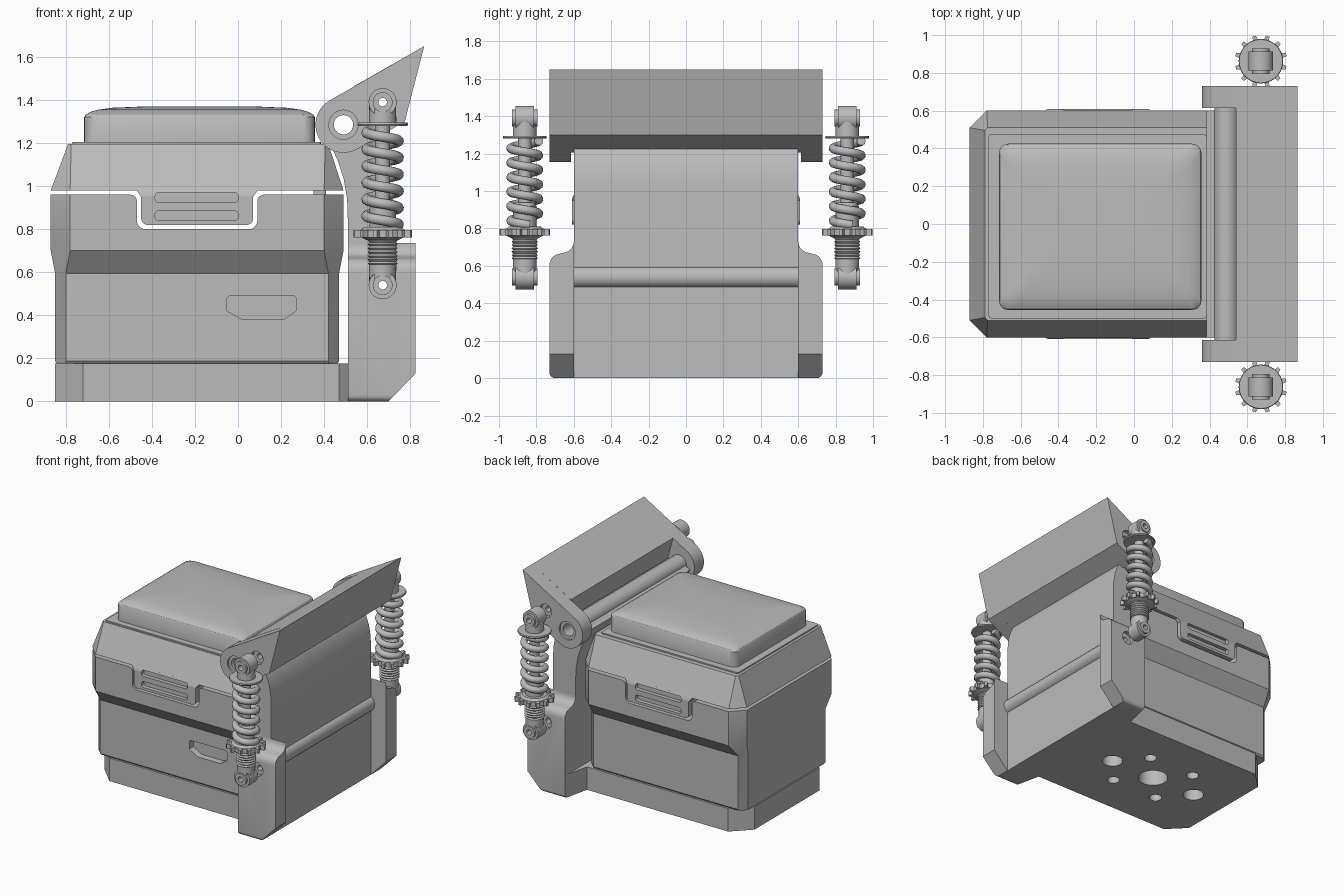
import bpy, bmesh
from math import sin, cos, pi, radians

cube = bpy.data.objects.get("Cube")
if cube:
    bpy.data.objects.remove(cube, do_unlink=True)

grey = bpy.data.materials.new("plain_grey")
grey.use_nodes = True
grey.diffuse_color = (0.5, 0.5, 0.5, 1)
grey.node_tree.nodes["Principled BSDF"].inputs["Base Color"].default_value = (0.5, 0.5, 0.5, 1)


def activate(obj):
    bpy.ops.object.select_all(action='DESELECT')
    obj.select_set(True)
    bpy.context.view_layer.objects.active = obj


def smooth(obj, angle=30):
    activate(obj)
    bpy.ops.object.shade_smooth_by_angle(angle=radians(angle))
    return obj


def skin(name, loops):
    """Join equal-length loops of 3D points and cap both ends."""
    bm = bmesh.new()
    rings = [[bm.verts.new(p) for p in loop] for loop in loops]
    n = len(rings[0])
    for a, b in zip(rings, rings[1:]):
        for i in range(n):
            j = (i + 1) % n
            bm.faces.new((a[i], a[j], b[j], b[i]))
    bm.faces.new(rings[0])
    bm.faces.new(rings[-1])
    bmesh.ops.recalc_face_normals(bm, faces=bm.faces)
    mesh = bpy.data.meshes.new(name)
    bm.to_mesh(mesh)
    bm.free()
    obj = bpy.data.objects.new(name, mesh)
    bpy.context.collection.objects.link(obj)
    mesh.materials.append(grey)
    return smooth(obj)


def prism(name, pts, axis, lo, hi):
    place = {'x': lambda a, b, t: (t, a, b),
             'y': lambda a, b, t: (a, t, b),
             'z': lambda a, b, t: (a, b, t)}[axis]
    return skin(name, [[place(a, b, t) for a, b in pts] for t in (lo, hi)])


def arc(cx, cz, r, start=0, end=360, n=32):
    full = abs(end - start) == 360
    steps = n if full else n + 1
    return [(cx + r * cos(radians(start + (end - start) * i / n)),
             cz + r * sin(radians(start + (end - start) * i / n))) for i in range(steps)]


def round_rect(x0, x1, y0, y1, r, seg=5):
    return (arc(x1 - r, y1 - r, r, 0, 90, seg) + arc(x0 + r, y1 - r, r, 90, 180, seg)
            + arc(x0 + r, y0 + r, r, 180, 270, seg) + arc(x1 - r, y0 + r, r, 270, 360, seg))


def loft(name, levels, seg=5):
    """Levels are (x0, x1, y0, y1, corner, z)."""
    return skin(name, [[(x, y, l[5]) for x, y in round_rect(*l[:5], seg)] for l in levels])


def lathe(name, x, y, profile, n=28):
    return skin(name, [[(px, py, z) for px, py in arc(x, y, r, n=n)] for r, z in profile])


def slice_mesh(obj, co, no, clear):
    """Cut a mesh with a plane, optionally removing and capping the outer side."""
    bm = bmesh.new()
    bm.from_mesh(obj.data)
    bmesh.ops.bisect_plane(bm, geom=bm.verts[:] + bm.edges[:] + bm.faces[:],
                           plane_co=co, plane_no=no, clear_outer=clear)
    bmesh.ops.holes_fill(bm, edges=[e for e in bm.edges if e.is_boundary])
    bm.to_mesh(obj.data)
    bm.free()


def cut(obj, cutter):
    cutter.hide_render = True
    mod = obj.modifiers.new("cut", 'BOOLEAN')
    mod.object, mod.operation, mod.solver = cutter, 'DIFFERENCE', 'EXACT'
    activate(obj)
    bpy.ops.object.modifier_apply(modifier=mod.name)
    bpy.data.objects.remove(cutter, do_unlink=True)
    return smooth(obj)


def drill(obj, x, z, r, y0=-1.2, y1=1.2):
    return cut(obj, prism("drill", arc(x, z, r, n=24), 'y', y0, y1))


HINGE = (0.49, 1.285)
TOP_PIN = (0.672, 1.39)
LOW_PIN = (0.672, 0.54)

# Base plate, flaring at the back, with mounting holes underneath
half = [(-0.85, 0.39), (-0.72, 0.52), (0.47, 0.52), (0.51, 0.7)]
base = prism("base_plate", half + [(x, -y) for x, y in reversed(half)], 'z', 0, 0.175)
holes = [(0, 0, 0.107), (0.385, 0, 0.075), (-0.385, 0, 0.075)]
holes += [(sx * 0.2, sy * 0.21, 0.045) for sx in (-1, 1) for sy in (-1, 1)]
for dx, dy, r in holes:
    cut(base, prism("hole", arc(-0.18 + dx, dy, r), 'z', -0.1, 0.16))

# Lower body with overhanging band, notched for the latches and recessed for the handle
body = loft("lower_body", [(-0.842, 0.462, -0.505, 0.505, 0.04, 0.175),
                           (-0.85, 0.47, -0.515, 0.515, 0.05, 0.187),
                           (-0.85, 0.47, -0.515, 0.515, 0.05, 0.595),
                           (-0.87, 0.49, -0.6, 0.6, 0.09, 0.7),
                           (-0.87, 0.49, -0.6, 0.6, 0.09, 0.96)], seg=1)
notch = (arc(-0.43, 0.84, 0.04, 270, 180, 5) + arc(-0.5, 0.93, 0.03, 0, 90, 5)
         + [(-0.5, 1.1), (0.12, 1.1)]
         + arc(0.12, 0.93, 0.03, 90, 180, 5) + arc(0.05, 0.84, 0.04, 0, -90, 5))
cut(body, prism("notch", notch, 'y', -1, 1))
grip = [(-0.05, 0.48), (-0.05, 0.42), (0.02, 0.38), (0.21, 0.38), (0.27, 0.42), (0.27, 0.48),
        (0.26, 0.49), (-0.04, 0.49)]
cut(body, prism("grip", grip, 'y', -0.8, -0.465))

# Lid with sloping sides
loft("lid", [(-0.87, 0.49, -0.6, 0.6, 0.09, 0.98),
             (-0.79, 0.42, -0.51, 0.51, 0.015, 1.195)], seg=1)

# Latch tongue, its upper faces leaning back to meet the lid slope
tongue = prism("latch_tongue", arc(-0.42, 0.85, 0.03, 270, 180, 5) + [(-0.45, 0.95), (-0.475, 0.985)]
               + [(0.095, 0.985), (0.07, 0.95)] + arc(0.04, 0.85, 0.03, 0, -90, 5), 'y', -0.61, 0.61)
slice_mesh(tongue, (0, 0, 0.957), (0, 0, 1), False)
for v in tongue.data.vertices:
    if v.co.z > 0.97:
        v.co.y *= 0.598 / 0.61
for s in (-1, 1):
    for z in (0.84, 0.925):
        slot = round_rect(-0.385, 0.0, z, z + 0.045, 0.015, 3)
        cut(tongue, prism("slot", slot, 'y', *sorted((s * 0.58, s * 0.7))))
    loft("lid_spacer", [(0.35, 0.41, s * 0.4 - 0.1, s * 0.4 + 0.1, 0.01, z) for z in (0.95, 0.99)])

# Raised rim and domed cushion
loft("lid_rim", [(-0.77, 0.385, -0.5, 0.475, 0.015, z) for z in (1.18, 1.205)], seg=2)
dome = [(0, 1.2), (0, 1.32), (0.006, 1.331), (0.03, 1.345), (0.065, 1.355), (0.13, 1.364), (0.3, 1.371)]
loft("cushion", [(-0.715 + d, 0.357 - d, -0.455 + d, 0.425 - d, 0.05, z) for d, z in dome])

# Back panel curving up to the hinge
panel = prism("back_panel", [(0.51, 0), (0.7, 0), (0.7, 1.0), (0.695, 1.07), (0.682, 1.14),
                             (0.66, 1.2), (0.63, 1.25), (0.57, 1.31), (0.5, 1.33), (0.385, 1.27),
                             (0.415, 1.22), (0.463, 1.12), (0.492, 1.03), (0.507, 0.94), (0.51, 0.85)],
              'y', -0.6, 0.6)
barrel = prism("hinge_barrel", arc(*HINGE, 0.065), 'y', -0.62, 0.62)
tube = prism("lower_tube", arc(*LOW_PIN, 0.06), 'y', -0.6, 0.6)
for part in (panel, barrel):
    drill(part, *HINGE, 0.045)
for part in (panel, tube):
    drill(part, *LOW_PIN, 0.02)

# Middle of the tilted top wedge
wedge = prism("top_wedge", [(0.54, 1.465), (0.865, 1.65), (0.775, 1.3), (0.61, 1.205)], 'y', -0.615, 0.615)
drill(wedge, *TOP_PIN, 0.02)


def side_post(s):
    shape = ([(0.6, 0)] + arc(0.7, 0.03, 0.03, -90, 0, 4) + arc(0.67, 0.605, 0.06, 0, 85, 6)
             + arc(0.66, 0.73, 0.06, 265, 185, 6) + [(0.6, 0.735)])
    post = prism("side_post", [(s * y, z) for y, z in shape], 'x', 0.51, 0.825)
    slice_mesh(post, (0.7, 0, 0), (0.13, 0, -0.125), True)
    drill(post, *LOW_PIN, 0.02)
    drill(post, *LOW_PIN, 0.05, *sorted((s * 0.7, s * 0.8)))


def wedge_arm(s):
    outline = arc(*HINGE, 0.13, 120, 300, 20) + [(0.775, 1.3), (0.865, 1.65)]
    arm = prism("wedge_arm", outline, 'y', *sorted((s * 0.615, s * 0.73)))
    drill(arm, *HINGE, 0.045)
    drill(arm, *HINGE, 0.068, *sorted((s * 0.715, s * 0.8)))
    drill(arm, *TOP_PIN, 0.02)
    drill(arm, *TOP_PIN, 0.05, *sorted((s * 0.7, s * 0.8)))


def shock(s):
    x, y = TOP_PIN[0], s * 0.862
    # Mounting eyes with bolt bushings
    for name, z, d in (("upper", TOP_PIN[1], -1), ("lower", LOW_PIN[1], 1)):
        eye = prism(name + "_eye", arc(x, z, 0.065), 'y', y - 0.05, y + 0.05)
        bush = prism(name + "_bushing", arc(x, z, 0.046), 'y', y - 0.068, y + 0.068)
        neck = lathe(name + "_neck", x, y, [(0.062, z + d * 0.01), (0.064, z + d * 0.1)])
        for part in (eye, bush, neck):
            drill(part, x, z, 0.02)
    # Spring seat, rod and threaded body
    lathe("spring_seat", x, y, [(0.115, 1.28), (0.118, 1.287), (0.115, 1.295)])
    lathe("damper_rod", x, y, [(0.035, 0.78), (0.035, 1.3)])
    thread = [(0.062, 0.6), (0.062, 0.635)]
    for i in range(7):
        thread += [(0.07, 0.64 + i * 0.018), (0.062, 0.649 + i * 0.018)]
    lathe("threaded_body", x, y, thread + [(0.062, 0.92), (0.045, 0.94)])
    # Toothed adjuster ring
    teeth = []
    for i in range(12):
        for off, r in ((-7, 0.112), (-4, 0.138), (4, 0.138), (7, 0.112)):
            a = radians(i * 30 + 15 + off)
            teeth.append((x + r * cos(a), y + r * sin(a)))
    prism("adjuster_teeth", teeth, 'z', 0.762, 0.797)
    lathe("adjuster_ring", x, y, [(0.075, 0.75), (0.105, 0.765), (0.105, 0.795), (0.085, 0.81)])
    # Coil spring, its ends turned to the back
    curve = bpy.data.curves.new("coil_spring", 'CURVE')
    curve.dimensions = '3D'
    curve.bevel_depth, curve.bevel_resolution, curve.use_fill_caps = 0.024, 3, True
    turns, steps = 5.8, 150
    line = curve.splines.new('POLY')
    line.points.add(steps)
    for i, p in enumerate(line.points):
        a = pi / 2 + 2 * pi * turns * i / steps
        p.co = (x + 0.075 * cos(a), y + 0.075 * sin(a), 1.268 - 0.45 * i / steps, 1)
    spring = bpy.data.objects.new("coil_spring", curve)
    bpy.context.collection.objects.link(spring)
    curve.materials.append(grey)
    activate(spring)
    bpy.ops.object.convert(target='MESH')
    smooth(bpy.context.view_layer.objects.active, 50)


for side in (-1, 1):
    side_post(side)
    wedge_arm(side)
    shock(side)
